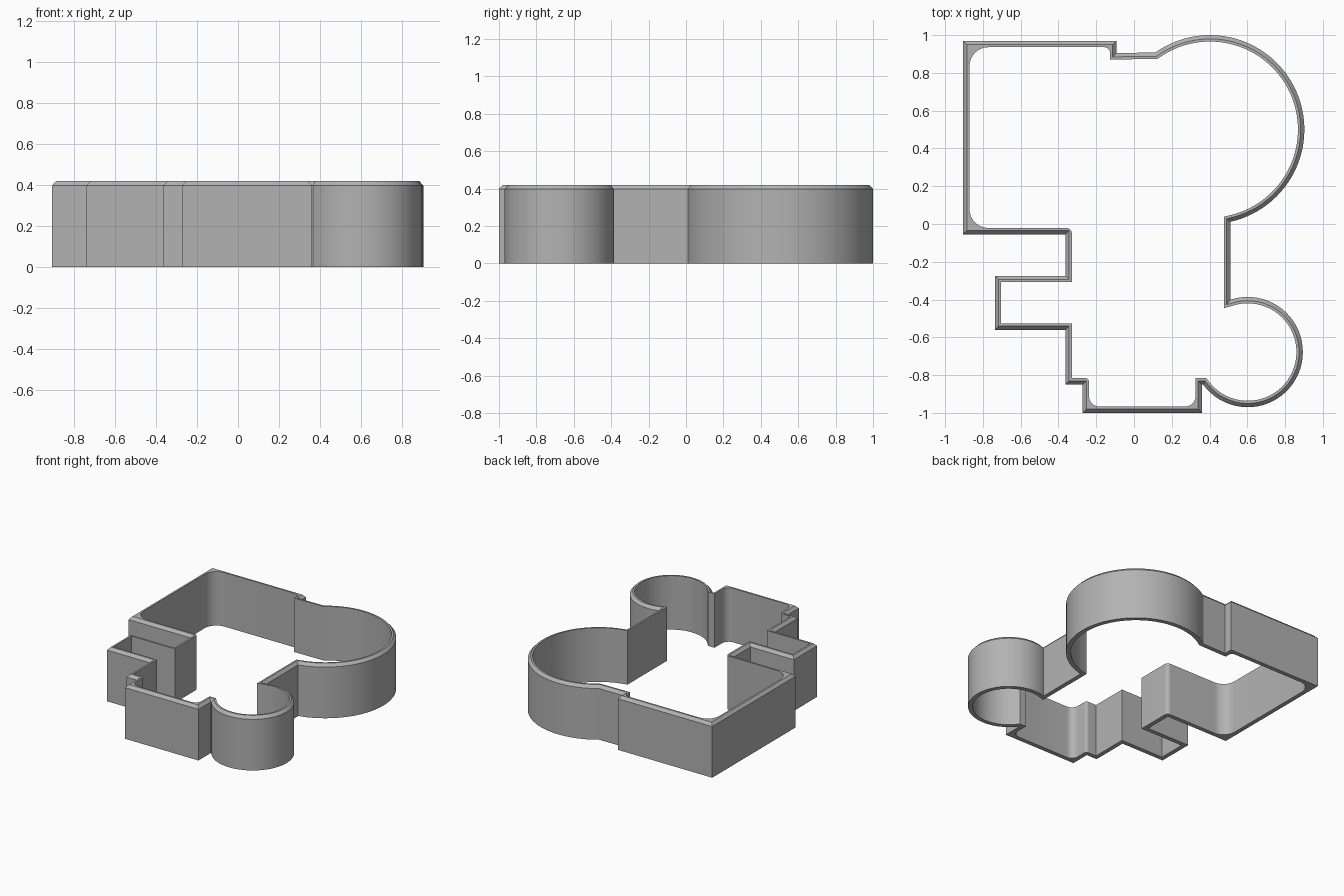
import bpy, bmesh
from math import cos, sin, pi, atan2, radians
from mathutils import Vector

cube = bpy.data.objects.get("Cube")
if cube:
    bpy.data.objects.remove(cube, do_unlink=True)

WALL, BEVEL = 0.034, 0.02
HEIGHT, SHOULDER = 0.42, 0.398


def arc(cx, cy, r, start, end, n):
    """Clockwise arc between the directions of two points."""
    a = atan2(start[1] - cy, start[0] - cx)
    b = atan2(end[1] - cy, end[0] - cx)
    if b >= a:
        b -= 2 * pi
    return [(cx + r * cos(a + (b - a) * i / n), cy + r * sin(a + (b - a) * i / n), 0)
            for i in range(n + 1)]


# Outer outline, clockwise: x, y, radius of the inner corner
outline = [(-0.905, 0.97, 0.1), (-0.093, 0.97, 0.03), (-0.093, 0.905, 0)]
outline += arc(0.402, 0.5, 0.5, (0.113, 0.908), (0.51, 0.012), 56)
outline += arc(0.602, -0.678, 0.292, (0.51, -0.401), (0.366, -0.85), 44)
outline += [(0.36, -0.85, 0), (0.36, -1, 0.055), (-0.272, -1, 0.055),
            (-0.272, -0.85, 0.02), (-0.363, -0.85, 0), (-0.363, -0.56, 0),
            (-0.737, -0.56, 0), (-0.737, -0.274, 0), (-0.363, -0.274, 0),
            (-0.363, -0.055, 0.03), (-0.905, -0.055, 0.1)]


def inset(distance, rounded=False):
    """Mitred offset of the outline, with optional rounded corners."""
    pts = [Vector(p[:2]) for p in outline]
    count = len(pts)
    ring = []
    for i, p in enumerate(pts):
        d0 = (p - pts[i - 1]).normalized()
        d1 = (pts[(i + 1) % count] - p).normalized()
        n0, n1 = Vector((d0.y, -d0.x)), Vector((d1.y, -d1.x))
        q = p + (n0 + n1) * distance / (1 + n0.dot(n1))
        r = outline[i][2]
        if rounded and r:
            u, v = -d0 * r, d1 * r
            for k in range(9):
                t = k * pi / 16
                ring.append(q + u + v - v * cos(t) - u * sin(t))
        else:
            ring.append(q)
    return ring


bm = bmesh.new()


def loop(points, z):
    verts = [bm.verts.new((p.x, p.y, z)) for p in points]
    edges = [bm.edges.new((verts[i - 1], verts[i])) for i in range(len(verts))]
    return verts, edges


def bridge(a, b):
    for i in range(len(a)):
        bm.faces.new((a[i - 1], a[i], b[i], b[i - 1]))


# Outer wall, bevelled rim and inner wall
outer_low, outer_low_edges = loop(inset(0), 0)
outer_high, _ = loop(inset(0), SHOULDER)
rim, rim_edges = loop(inset(BEVEL), HEIGHT)
inner_low, inner_low_edges = loop(inset(WALL, True), 0)
inner_high, inner_high_edges = loop(inset(WALL, True), HEIGHT)
bridge(outer_low, outer_high)
bridge(outer_high, rim)
bridge(inner_high, inner_low)

# Flat top and bottom rings
for edges, z in ((rim_edges + inner_high_edges, 1), (outer_low_edges + inner_low_edges, -1)):
    bmesh.ops.triangle_fill(bm, use_beauty=True, edges=edges, normal=(0, 0, z))
bmesh.ops.recalc_face_normals(bm, faces=bm.faces[:])

mesh = bpy.data.meshes.new("cutter_wall")
bm.to_mesh(mesh)
bm.free()
wall = bpy.data.objects.new("cutter_wall", mesh)
bpy.context.collection.objects.link(wall)

# Plain grey material
grey = bpy.data.materials.new("plain_grey")
grey.use_nodes = True
colour = (0.45, 0.45, 0.45, 1)
grey.diffuse_color = colour
grey.node_tree.nodes["Principled BSDF"].inputs["Base Color"].default_value = colour
mesh.materials.append(grey)

bpy.ops.object.select_all(action="DESELECT")
wall.select_set(True)
bpy.context.view_layer.objects.active = wall
bpy.ops.object.shade_smooth_by_angle(angle=radians(25))
